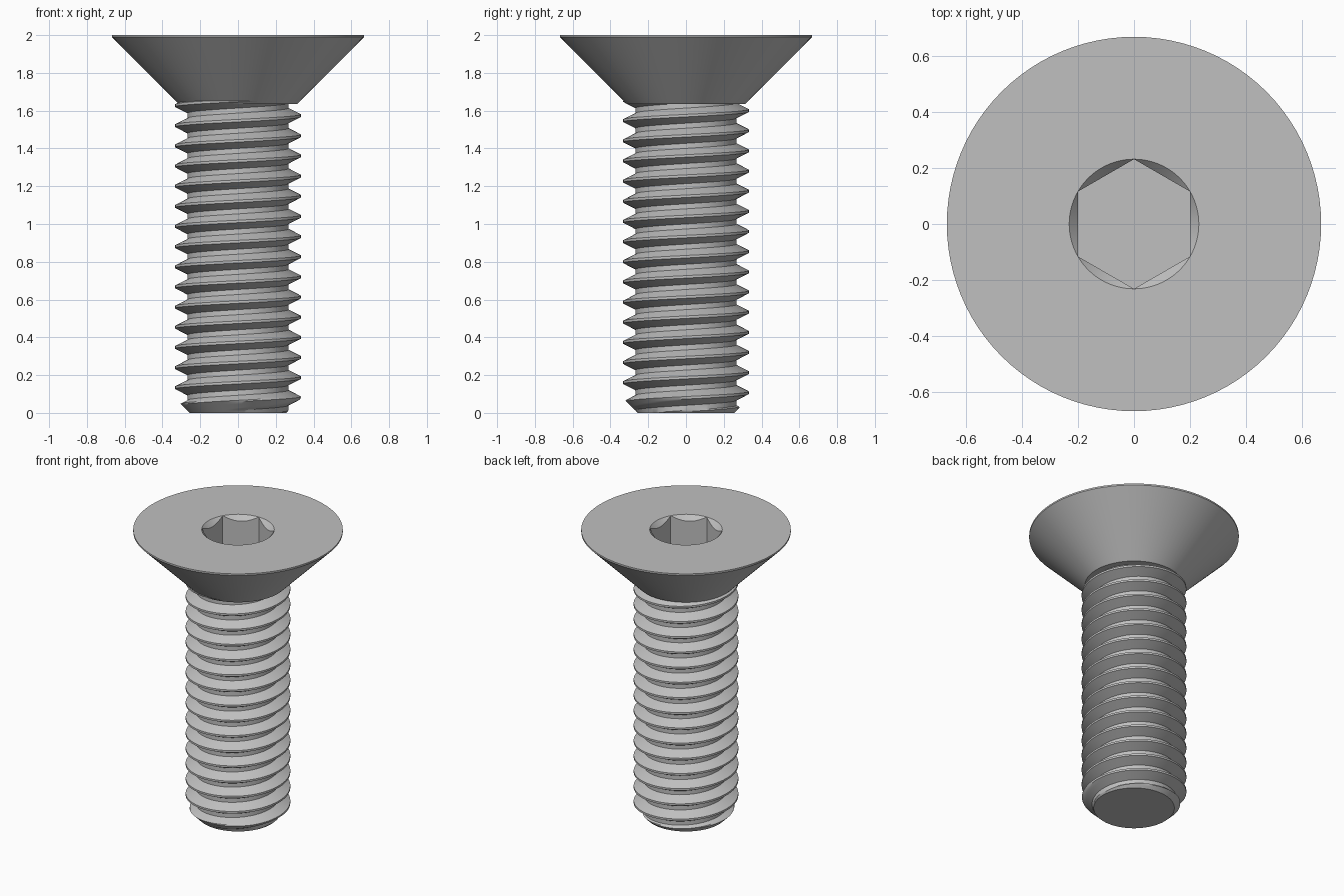
import bpy, bmesh
from math import pi, cos, sin, radians

N = 96                       # segments round the axis
PITCH = 0.1067
CREST_R, ROOT_R = 0.333, 0.267
CREST_Z = 0.08               # a crest height on the +x side
SHAFT_TOP = 1.65

cube = bpy.data.objects.get("Cube")
if cube:
    bpy.data.objects.remove(cube, do_unlink=True)

steel = bpy.data.materials.new("steel_grey")
GREY = (0.53, 0.53, 0.53, 1)
steel.use_nodes = True
steel.diffuse_color = GREY
steel.node_tree.nodes["Principled BSDF"].inputs["Base Color"].default_value = GREY


def lathe(name, rows, point):
    """Skin a grid of rows x angles; point(row, angle) gives (radius, z)."""
    bm = bmesh.new()
    grid = []
    for row in rows:
        ring = []
        for i in range(N + 1):
            a = 2 * pi * i / N
            r, z = point(row, a)
            ring.append(bm.verts.new((r * cos(a), r * sin(a), z)))
        grid.append(ring)
    for low, high in zip(grid, grid[1:]):
        for i in range(N):
            bm.faces.new((low[i], low[i + 1], high[i + 1], high[i]))
    bmesh.ops.remove_doubles(bm, verts=bm.verts, dist=1e-5)
    bmesh.ops.dissolve_degenerate(bm, edges=bm.edges, dist=1e-6)
    # close the open ends
    bmesh.ops.holes_fill(bm, edges=[e for e in bm.edges if e.is_boundary], sides=0)
    bmesh.ops.recalc_face_normals(bm, faces=bm.faces)
    mesh = bpy.data.meshes.new(name)
    bm.to_mesh(mesh)
    bm.free()
    mesh.materials.append(steel)
    obj = bpy.data.objects.new(name, mesh)
    bpy.context.collection.objects.link(obj)
    bpy.ops.object.select_all(action='DESELECT')
    obj.select_set(True)
    bpy.context.view_layer.objects.active = obj
    bpy.ops.object.shade_smooth_by_angle(angle=radians(28))
    return obj


# Threaded shaft: 60 degree helical thread with a chamfered tip
def thread_radius(phase):
    d = abs((phase + 0.5) % 1 - 0.5)      # distance from the crest, in pitches
    t = min(max((d - 1 / 16) / (5 / 16), 0), 1)
    return CREST_R + (ROOT_R - CREST_R) * t


def thread_point(turn, a):
    z = CREST_Z + PITCH * (turn + a / (2 * pi))
    z = min(max(z, 0), SHAFT_TOP)
    phase = (z - CREST_Z) / PITCH - a / (2 * pi)
    return min(thread_radius(phase), 0.257 + z), z


steps = [i / 16 for i in (-1, 1, 2, 3, 4, 5, 6, 10, 11, 12, 13, 14)]
turns = [k + s for k in range(-3, 17) for s in steps]
lathe("threaded_shaft", turns, thread_point)


# Countersunk head with a chamfered hexagonal socket
SOCKET_R = 0.4 / 3 ** 0.5


def hex_radius(a):
    return 0.2 / cos((a + pi / 6) % (pi / 3) - pi / 6)


def head_point(row, a):
    if row == "chamfer":
        r = hex_radius(a)
        return r, 2 - (SOCKET_R - r) * 1.1
    if row == "floor":
        return hex_radius(a), 1.7
    return row


lathe("countersunk_head",
      [(0.313, 1.635), (0.667, 1.989), (0.667, 2), (SOCKET_R, 2), "chamfer", "floor"],
      head_point)
